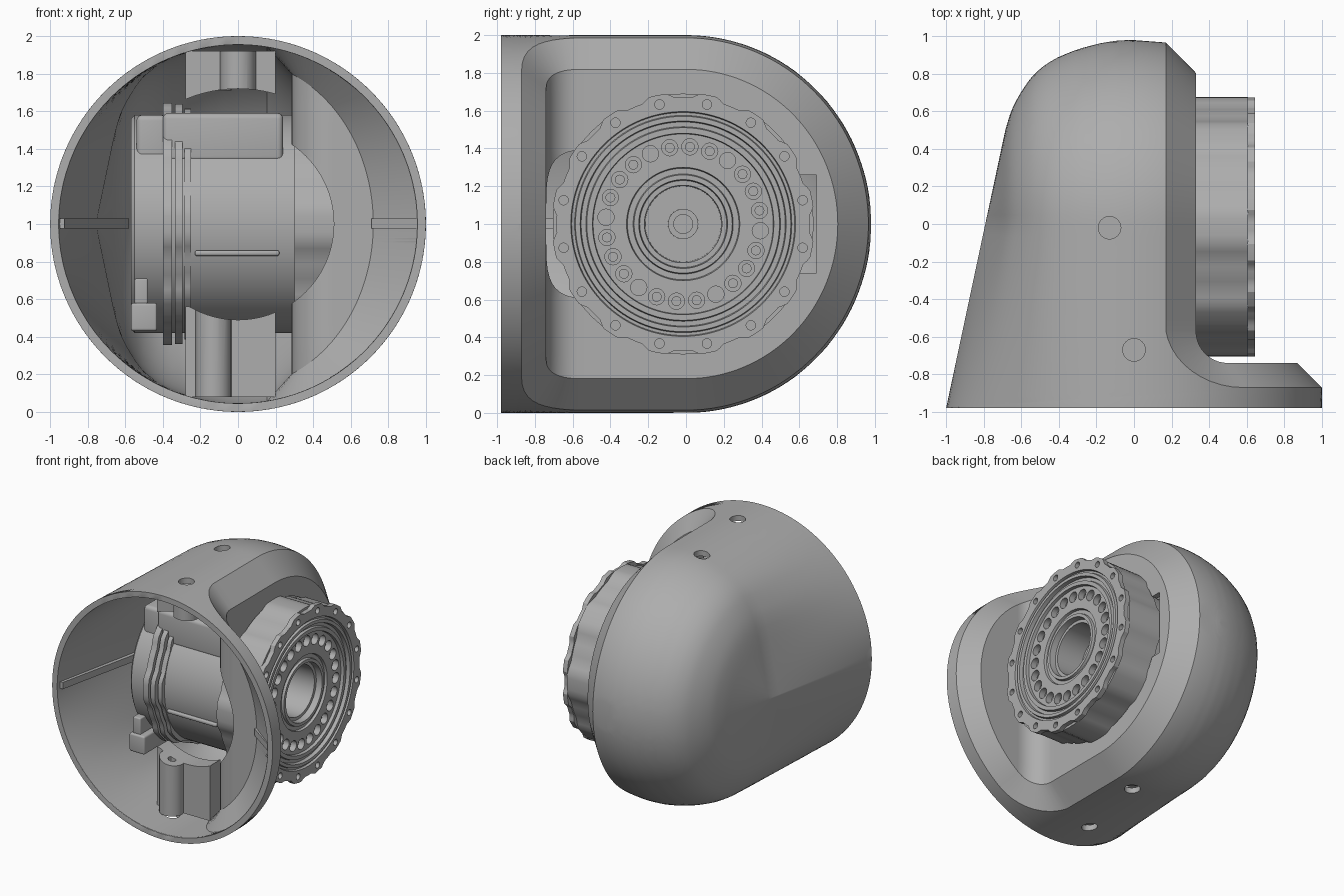
import bpy, bmesh, math
from mathutils import Matrix

if "Cube" in bpy.data.objects:
    bpy.data.objects.remove(bpy.data.objects["Cube"])

grey = bpy.data.materials.new("plain_grey")
grey.use_nodes = True
COL = (0.42, 0.42, 0.42, 1)
grey.diffuse_color = COL
grey.node_tree.nodes["Principled BSDF"].inputs["Base Color"].default_value = COL
AXIS_Y = -0.015


def add(name, bm, loc=(0, 0, 0)):
    me = bpy.data.meshes.new(name)
    bm.to_mesh(me)
    bm.free()
    ob = bpy.data.objects.new(name, me)
    ob.location = loc
    bpy.context.collection.objects.link(ob)
    me.materials.append(grey)
    return ob


def cut(ob, cutter):
    m = ob.modifiers.new("cut", 'BOOLEAN')
    m.operation, m.solver, m.object = 'DIFFERENCE', 'EXACT', cutter
    cutter.hide_render = True


def finish(ob, cutters=()):
    """Bake the modifiers, drop the cutters, smooth with sharp edges kept."""
    bpy.context.view_layer.update()
    dg = bpy.context.evaluated_depsgraph_get()
    me = bpy.data.meshes.new_from_object(ob.evaluated_get(dg))
    ob.modifiers.clear()
    ob.data = me
    for c in cutters:
        bpy.data.objects.remove(c)
    bpy.ops.object.select_all(action='DESELECT')
    ob.select_set(True)
    bpy.context.view_layer.objects.active = ob
    bpy.ops.object.shade_smooth_by_angle(angle=math.radians(30))


def cylinders(name, items, axis='Z', seg=24):
    """items: (x, y, z, radius, length), all along one axis."""
    bm = bmesh.new()
    rot = {'X': Matrix.Rotation(math.pi / 2, 4, 'Y'), 'Y': Matrix.Rotation(math.pi / 2, 4, 'X'),
           'Z': Matrix()}[axis]
    for x, y, z, r, d in items:
        bmesh.ops.create_cone(bm, cap_ends=True, segments=seg, radius1=r, radius2=r,
                              depth=d, matrix=Matrix.Translation((x, y, z)) @ rot)
    return add(name, bm)


def box(name, x, y, z, bevel=0.0):
    bm = bmesh.new()
    mid = [(a + b) / 2 for a, b in (x, y, z)]
    size = [b - a for a, b in (x, y, z)]
    bmesh.ops.create_cube(bm, size=1, matrix=Matrix.Translation(mid) @ Matrix.Diagonal(size + [1]))
    ob = add(name, bm)
    if bevel:
        m = ob.modifiers.new("bevel", 'BEVEL')
        m.width, m.segments = bevel, 4
        finish(ob)
    return ob


def prism(name, plan, z0, z1):
    bm = bmesh.new()
    face = bm.faces.new([bm.verts.new((x, y, z0)) for x, y in plan])
    top = bmesh.ops.extrude_face_region(bm, geom=[face])["geom"]
    bmesh.ops.translate(bm, vec=(0, 0, z1 - z0), verts=[v for v in top if isinstance(v, bmesh.types.BMVert)])
    bmesh.ops.recalc_face_normals(bm, faces=bm.faces)
    return add(name, bm)


def lathe(name, profile, shape=None, seg=96):
    """Closed (x, r) loop turned about the x axis; shape varies the outer radius."""
    bm = bmesh.new()
    rings = []
    for i in range(seg):
        t = 2 * math.pi * i / seg
        ring = []
        for x, r in profile:
            q = r * shape(t) if shape and r > 0.6 else r
            ring.append(bm.verts.new((x, q * math.cos(t), q * math.sin(t))))
        rings.append(ring)
    n = len(profile)
    for i in range(seg):
        a, b = rings[i], rings[(i + 1) % seg]
        for j in range(n):
            k = (j + 1) % n
            bm.faces.new((a[j], a[k], b[k], b[j]))
    bmesh.ops.remove_doubles(bm, verts=bm.verts, dist=1e-5)
    bmesh.ops.recalc_face_normals(bm, faces=bm.faces)
    return add(name, bm, (0, AXIS_Y, 1))


# ---- Shell skins: cut side, its chamfer, then a height field to the far silhouette
SIL = [(-0.98, 1.0), (0.5, 0.685), (0.6, 0.655), (0.68, 0.615), (0.75, 0.57), (0.8, 0.53),
       (0.85, 0.47), (0.89, 0.4), (0.93, 0.3), (0.96, 0.19), (0.975, 0.1), (0.981, 0.0)]


def side(y):
    for (y0, a0), (y1, a1) in zip(SIL, SIL[1:]):
        if y <= y1:
            return a0 + (a1 - a0) * (y - y0) / (y1 - y0)
    return 0.0


def width(y, z):
    """Far side reach: a turned dome at the back, easing to a circle at the front."""
    if y >= 0:
        return side(math.hypot(y, 0.98 * z))
    u = -y / 0.98
    return side(y) * (u * math.sqrt(1 - z * z) + (1 - u) * side(0.98 * z) / side(0))


def skin(bm, R, back, face, flange, rim, zr, grow, inset, drop):
    """R: radius, back: rear depth, face/flange: the flat walls, rim: flange radius,
    zr: face half height, grow/inset/drop: chamfer offsets in radius, x and y."""
    def rear(y):
        return y * 0.98 / back if y > 0 else y

    def height(x, y):
        if x >= 0:
            return R * math.sqrt(max(0, 1 - (max(y, 0) / back) ** 2 - (x / R) ** 2))
        lo, hi = 0.0, 1.0
        for _ in range(26):
            mid = (lo + hi) / 2
            lo, hi = (mid, hi) if width(rear(y), mid) > -x / R else (lo, mid)
        return R * lo

    rows = []
    end = back * 0.82
    qend = back * math.sqrt(1 - ((face - inset) / R) ** 2)

    def row(x, y, nx, ny, target):
        q = (x * (1 + grow * ny) - inset * nx, y * qend / end if y > 0 else y - drop * ny)
        rows.append(((x, y), q, target))

    def far(y):
        return (-R * side(rear(y)), y)

    count = 48
    for i in range(count + 1):                            # flange, out to the front rim
        u = i / count
        row(0.5 + (rim - 0.5) * math.cos(u * math.pi / 2), flange, 0, 1,
            (R * math.cos(math.pi * u), -0.98))
    for i in range(1, 11):                                # fillet
        t = math.pi / 2 * i / 10
        row(0.5 - (0.5 - face) * math.sin(t), -0.57 + (flange + 0.57) * math.cos(t),
            math.sin(t), math.cos(t), far(-0.98 + 0.48 * i / 10))
    for i in range(1, 9):                                 # flat side, straight part
        row(face, -0.57 * (1 - i / 8), 1, 0, far(-0.5 * (1 - i / 8)))
    for i in range(1, 33):                                # flat side, round part
        s = math.sin(math.pi / 2 * i / 32)
        row(face, end * s, 1, 0, far(back * s))
    grid = []
    for i, (p, q, (lx, ly)) in enumerate(rows):
        last = i in (0, len(rows) - 1)
        zf = zr * math.sqrt(max(0, 1 - (p[0] / rim) ** 2) * max(0, 1 - (max(p[1], 0) / end) ** 2))
        pts = [(p[0], p[1], 0 if last else zf * k / 6) for k in range(7)]
        for k in range(41):
            t = (1 - math.cos(math.pi * k / 40)) / 2
            x, y = q[0] + (lx - q[0]) * t, q[1] + (ly - q[1]) * t
            flat = last or (k == 40 and i >= count)
            pts.append((x, y, 0 if flat else height(x, y)))
        grid.append([bm.verts.new(v) for v in pts])
    for a, b in zip(grid, grid[1:]):
        for j in range(len(a) - 1):
            bm.faces.new((a[j], a[j + 1], b[j + 1], b[j]))
    return [r[-1] for r in grid[:count + 1]]


bm = bmesh.new()
outer = skin(bm, 1.0, 0.98, 0.33, -0.74, 0.87, 0.885, 0.15, 0.16, 0.13)
inner = skin(bm, 0.955, 0.935, 0.285, -0.785, 0.72, 0.87, 0.326, 0.13, 0.18)
for j in range(len(outer) - 1):
    bm.faces.new((outer[j], outer[j + 1], inner[j + 1], inner[j]))
bmesh.ops.remove_doubles(bm, verts=bm.verts, dist=2e-4)
bmesh.ops.dissolve_degenerate(bm, edges=bm.edges, dist=1e-4)
bmesh.ops.recalc_face_normals(bm, faces=bm.faces)
if bm.calc_volume(signed=True) < 0:
    bmesh.ops.reverse_faces(bm, faces=bm.faces)
shell = add("shell", bm, (0, 0, 1))
m = shell.modifiers.new("mirror", 'MIRROR')
m.use_axis = (False, False, True)
m.merge_threshold = 0.0005
SCREWS = [(-0.13, -0.02, 1.95), (0, -0.67, 1.95), (0, -0.02, 0.05), (-0.13, -0.67, 0.05)]
cutters = (cylinders("bore_cutter", [(0.45, AXIS_Y, 1, 0.67, 0.5)], 'X', 96),
           cylinders("motor_clearance", [(0, -0.6, 1, 0.51, 0.6)], 'Y', 96),
           box("rear_pocket", (0.2, 0.4), (0.4, 0.69), (0.74, 1.26)),
           cylinders("screw_cutter", [(x, y, z, 0.06, 0.3) for x, y, z in SCREWS]))
for c in cutters:
    cut(shell, c)
finish(shell, cutters)

# ---- Screw bosses and seam lips inside the shell
for name, (x, y, z) in zip(("upper_back", "upper_front", "lower_back", "lower_front"), SCREWS):
    up, front = z > 1, y < -0.5
    near = (1.66 if up else 0.56) if front else (1.71 if up else 0.29)
    far = 1.92 if up else 0.08
    parts = [cylinders(name + "_boss_tube", [(x, y, (near + far) / 2, 0.095, abs(far - near))])]
    hole = cylinders("hole_cutter", [(x, y, near, 0.03, 0.2)])
    cut(parts[0], hole)
    if front:
        parts.append(box(name + "_boss_block", (-0.28, 0.2), (y + 0.02, y + 0.16), sorted((near, far))))
    arc = cylinders("arc_cutter", [(0, -0.5, 1, 0.72 if up else 0.51, 1)], 'Y', 96)
    for part in parts:
        if front:
            cut(part, arc)
        finish(part)
    for c in (hole, arc):
        bpy.data.objects.remove(c)
prism("left_seam_lip", [(-side(y) * s, y) for y, s in ((-0.95, 0.97), (0.62, 0.97), (0.62, 0.9), (-0.95, 0.93))],
      0.975, 1.03)
prism("flange_seam_lip", [(0.71, -0.77), (0.95, -0.95), (0.95, -0.97), (0.71, -0.8)], 0.975, 1.03)


# ---- Actuator
def lobes(count, depth, sharp):
    return lambda t: 1 - depth * min(1, max(0, 0.5 + sharp * math.cos(count * t)))


finish(lathe("motor_body", [(-0.57, 0.0), (-0.57, 0.56), (-0.55, 0.58), (-0.4, 0.58), (-0.25, 0.58),
                            (0.32, 0.58), (0.32, 0.1), (-0.3, 0.1), (-0.3, 0.0)]))
for name, x0, x1, r in (("rear_ring", -0.4, -0.35, 0.645), ("middle_ring", -0.335, -0.295, 0.64),
                        ("front_ring", -0.285, -0.25, 0.615)):
    finish(lathe(name, [(x0, 0.5), (x0, r), (x1, r), (x1, 0.5)], lobes(8, 0.045, -2)))
finish(lathe("output_housing", [(0.3, 0.5), (0.3, 0.69), (0.608, 0.69), (0.608, 0.5)],
             lobes(8, 0.045, -2)))

# Output flange with stepped rings and bolt holes
flange = lathe("output_flange", [
    (0.605, 0.5), (0.605, 0.695), (0.645, 0.695), (0.645, 0.595), (0.625, 0.59), (0.625, 0.575),
    (0.645, 0.57), (0.645, 0.545), (0.615, 0.54), (0.615, 0.515), (0.635, 0.51), (0.635, 0.48),
    (0.6, 0.475), (0.5, 0.475), (0.5, 0.5)], lobes(16, 0.035, 1.5), 192)


def bolt_circle(count, start, x, radius, r, depth):
    angles = [math.radians(start + 360 / count * k) for k in range(count)]
    return [(x, AXIS_Y + radius * math.cos(t), 1 + radius * math.sin(t), r, depth) for t in angles]


holes = cylinders("flange_hole_cutter", bolt_circle(16, 11.25, 0.63, 0.645, 0.025, 0.08), 'X', 16)
cut(flange, holes)
finish(flange, (holes,))

disc = lathe("output_disc", [
    (0.4, 0.48), (0.61, 0.48), (0.61, 0.3), (0.59, 0.295), (0.59, 0.265), (0.61, 0.26),
    (0.61, 0.235), (0.56, 0.23), (0.56, 0.205), (0.3, 0.2), (0.3, 0.4)])
sockets = cylinders("socket_cutter", bolt_circle(24, 10, 0.62, 0.41, 0.043, 0.12), 'X', 20)
cut(disc, sockets)
finish(disc, (sockets,))
heads = bolt_circle(24, 10, 0.555, 0.41, 0.026, 0.03)
finish(cylinders("bolt_heads", [h for i, h in enumerate(heads) if i % 4 != 3], 'X', 16))
finish(lathe("centre_hub", [(0.0, 0.05), (0.0, 0.08), (0.4, 0.08), (0.4, 0.05)], None, 32))
finish(lathe("hub_collar", [(0.25, 0.08), (0.25, 0.21), (0.33, 0.21), (0.33, 0.08)], None, 48))

# Covers and ribs on the motor
box("top_cover", (-0.4, 0.24), (-0.48, 0.25), (1.33, 1.59), 0.03)
box("top_cover_end", (-0.54, -0.38), (-0.46, 0.2), (1.29, 1.58), 0.03)
box("lower_connector", (-0.57, -0.43), (-0.6, -0.3), (0.43, 0.58), 0.015)
box("connector_tab", (-0.55, -0.48), (-0.58, -0.3), (0.57, 0.71), 0.01)
box("body_rib", (-0.23, 0.22), (-0.6, -0.5), (0.83, 0.86), 0.012)
